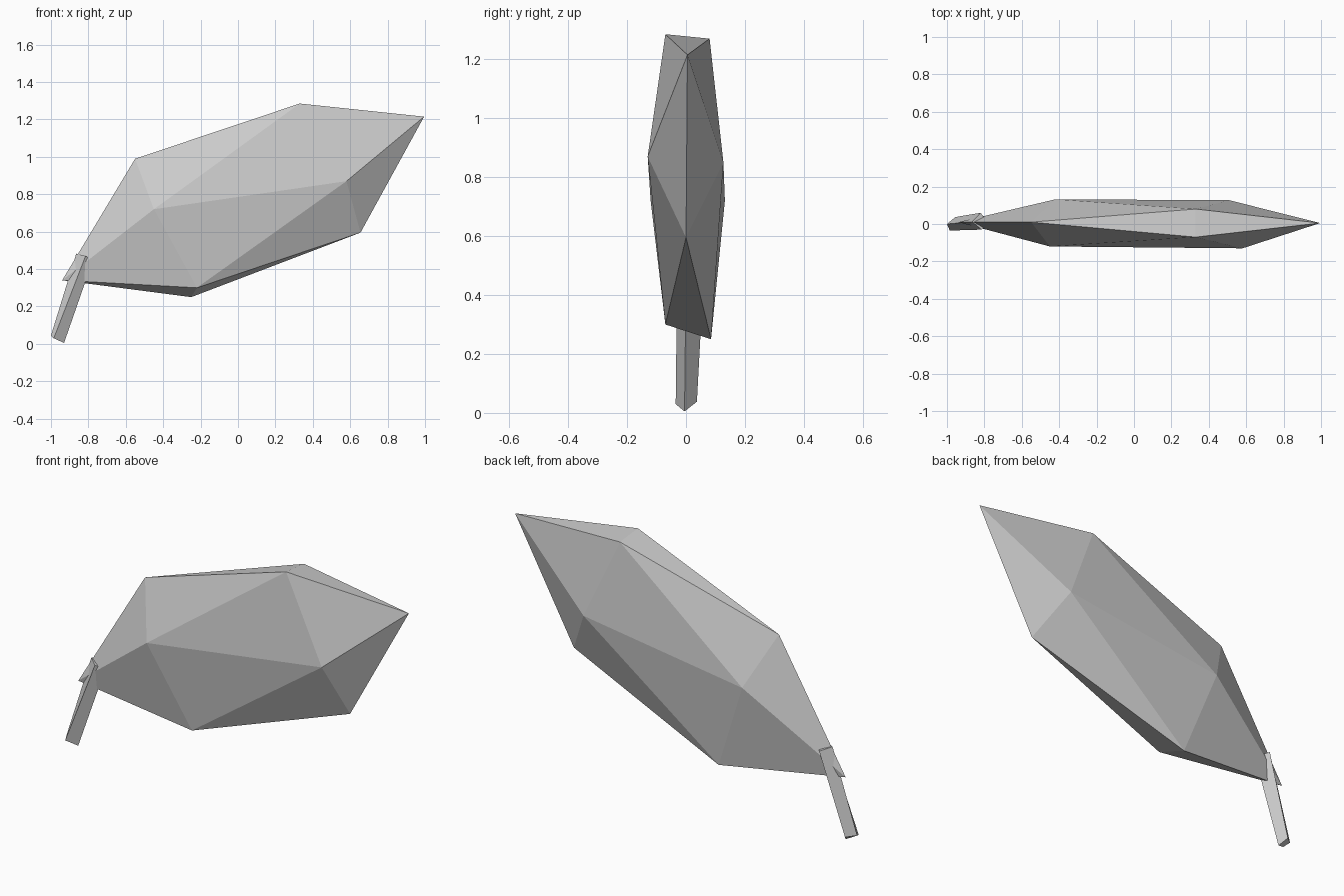
import bpy
import bmesh

if "Cube" in bpy.data.objects:
    bpy.data.objects.remove(bpy.data.objects["Cube"], do_unlink=True)

grey = bpy.data.materials.new("plain grey")
grey.use_nodes = True
grey.diffuse_color = (0.6, 0.6, 0.6, 1)
grey.node_tree.nodes["Principled BSDF"].inputs["Base Color"].default_value = grey.diffuse_color


def build(name, points, faces):
    """Make a flat-shaded object from named corner points."""
    bm = bmesh.new()
    verts = {key: bm.verts.new(co) for key, co in points.items()}
    for face in faces:
        bm.faces.new([verts[key] for key in face])
    bmesh.ops.recalc_face_normals(bm, faces=bm.faces)
    mesh = bpy.data.meshes.new(name)
    bm.to_mesh(mesh)
    bm.free()
    mesh.materials.append(grey)
    obj = bpy.data.objects.new(name, mesh)
    bpy.context.collection.objects.link(obj)


# Blade: a stretched, flattened icosahedron, single corners along the rim
rim = {
    "base": (-0.94, 0.01, 0.34),
    "shoulder": (-0.55, 0.01, 0.99),
    "tip": (0.995, 0.005, 1.215),
    "heel": (0.655, 0.0, 0.595),
}
# Corners belonging to the front and the back side
sides = {
    "front": {"top": (0.33, -0.07, 1.285), "low": (-0.22, -0.07, 0.30),
              "inner": (-0.45, -0.12, 0.72), "outer": (0.58, -0.13, 0.87)},
    "back": {"top": (0.33, 0.08, 1.27), "low": (-0.25, 0.085, 0.25),
             "inner": (-0.42, 0.132, 0.72), "outer": (0.51, 0.127, 0.85)},
}
side_faces = [
    ("inner", "shoulder", "top"), ("inner", "top", "outer"),
    ("top", "tip", "outer"), ("outer", "tip", "heel"),
    ("outer", "heel", "low"), ("inner", "outer", "low"),
    ("inner", "low", "base"), ("base", "shoulder", "inner"),
]
points = dict(rim)
faces = []
for side, corners in sides.items():
    points.update({side + key: co for key, co in corners.items()})
    faces += [[k if k in rim else side + k for k in f] for f in side_faces]
# Narrow triangles bridging the two sides
for edge, ends in (("top", ("tip", "shoulder")), ("low", ("base", "heel"))):
    faces += [("front" + edge, "back" + edge, end) for end in ends]
build("leaf_blade", points, faces)

# Stem: a slim four-sided bar leaning into the blade
foot = [(-0.985, -0.035, 0.03), (-0.93, -0.005, 0.005),
        (-0.955, 0.037, 0.038), (-1.0, 0.0, 0.045)]
head = [(-0.815, -0.03, 0.47), (-0.775, 0.0, 0.45),
        (-0.82, 0.06, 0.465), (-0.865, 0.012, 0.482)]
stem = {("foot", i): co for i, co in enumerate(foot)}
stem.update({("head", i): co for i, co in enumerate(head)})
stem_faces = [[(end, i) for i in range(4)] for end in ("foot", "head")]
for i in range(4):
    j = (i + 1) % 4
    stem_faces.append([("foot", i), ("foot", j), ("head", j), ("head", i)])
build("leaf_stem", stem, stem_faces)
